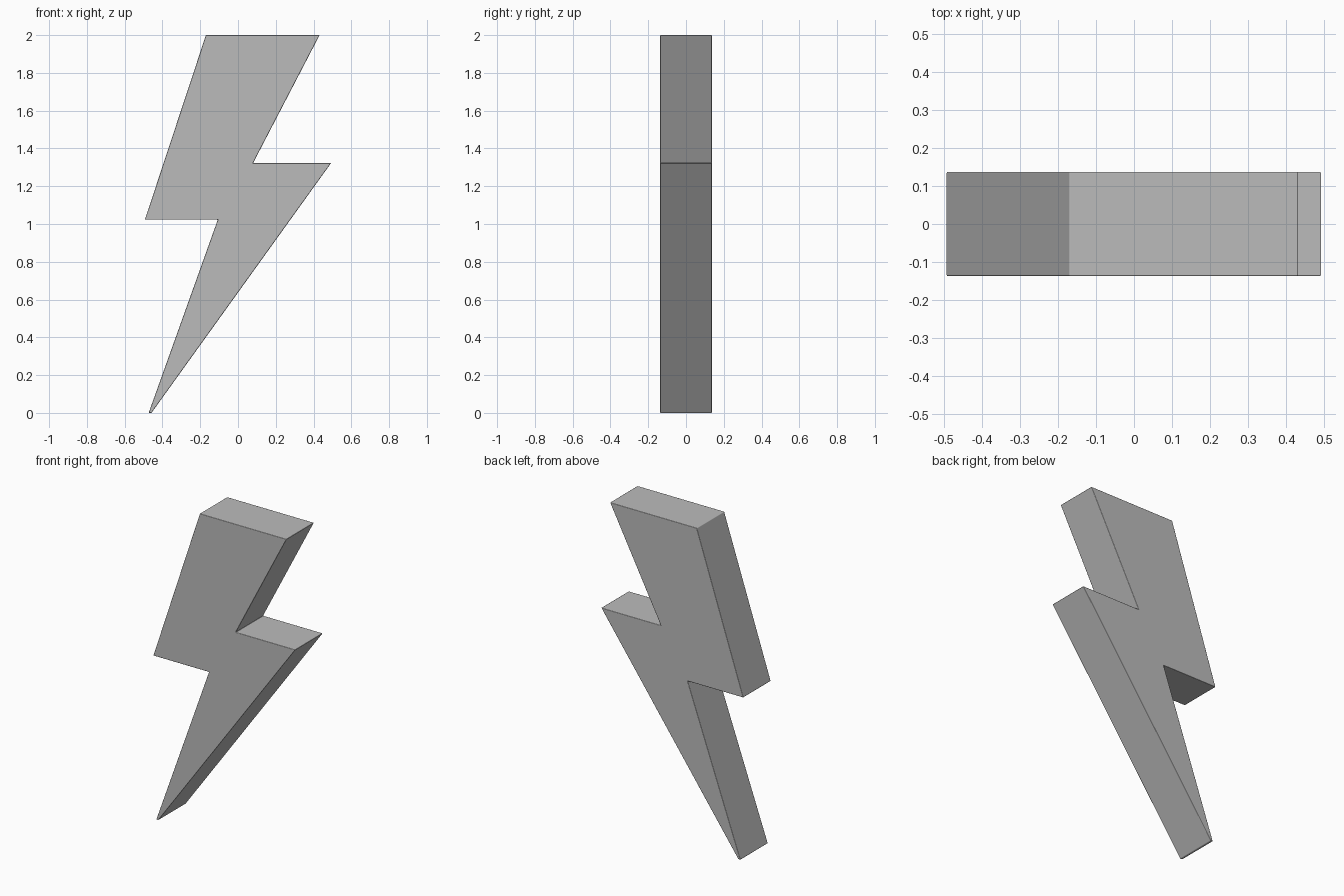
import bpy
import bmesh

cube = bpy.data.objects.get("Cube")
if cube:
    bpy.data.objects.remove(cube, do_unlink=True)

HALF_DEPTH = 0.137

# Flat grey finish
grey = bpy.data.materials.new("plain_grey")
grey.use_nodes = True
colour = (0.5, 0.5, 0.5, 1.0)
grey.diffuse_color = colour
grey.node_tree.nodes["Principled BSDF"].inputs["Base Color"].default_value = colour

# Zigzag outline in x and z, anticlockwise from the tip
outline = [(-0.473, -0.003), (-0.458, -0.003), (0.493, 1.323), (0.08, 1.323),
           (0.432, 2.0), (-0.17, 2.0), (-0.493, 1.023), (-0.107, 1.023)]

# Extrude the outline through the depth
bm = bmesh.new()
front = bm.faces.new([bm.verts.new((x, -HALF_DEPTH, max(z, 0.0))) for x, z in outline])
back = bmesh.ops.extrude_face_region(bm, geom=[front])
for v in back["geom"]:
    if isinstance(v, bmesh.types.BMVert):
        v.co.y = HALF_DEPTH
bmesh.ops.recalc_face_normals(bm, faces=bm.faces)
mesh = bpy.data.meshes.new("lightning_bolt")
bm.to_mesh(mesh)
bm.free()

bolt = bpy.data.objects.new("lightning_bolt", mesh)
bpy.context.collection.objects.link(bolt)
mesh.materials.append(grey)

# Fine softened edges
bevel = bolt.modifiers.new("edge_softening", 'BEVEL')
bevel.width = 0.004
bevel.segments = 2
bevel.limit_method = 'ANGLE'
bevel.harden_normals = True

bpy.context.view_layer.objects.active = bolt
bolt.select_set(True)
bpy.ops.object.shade_smooth_by_angle()
